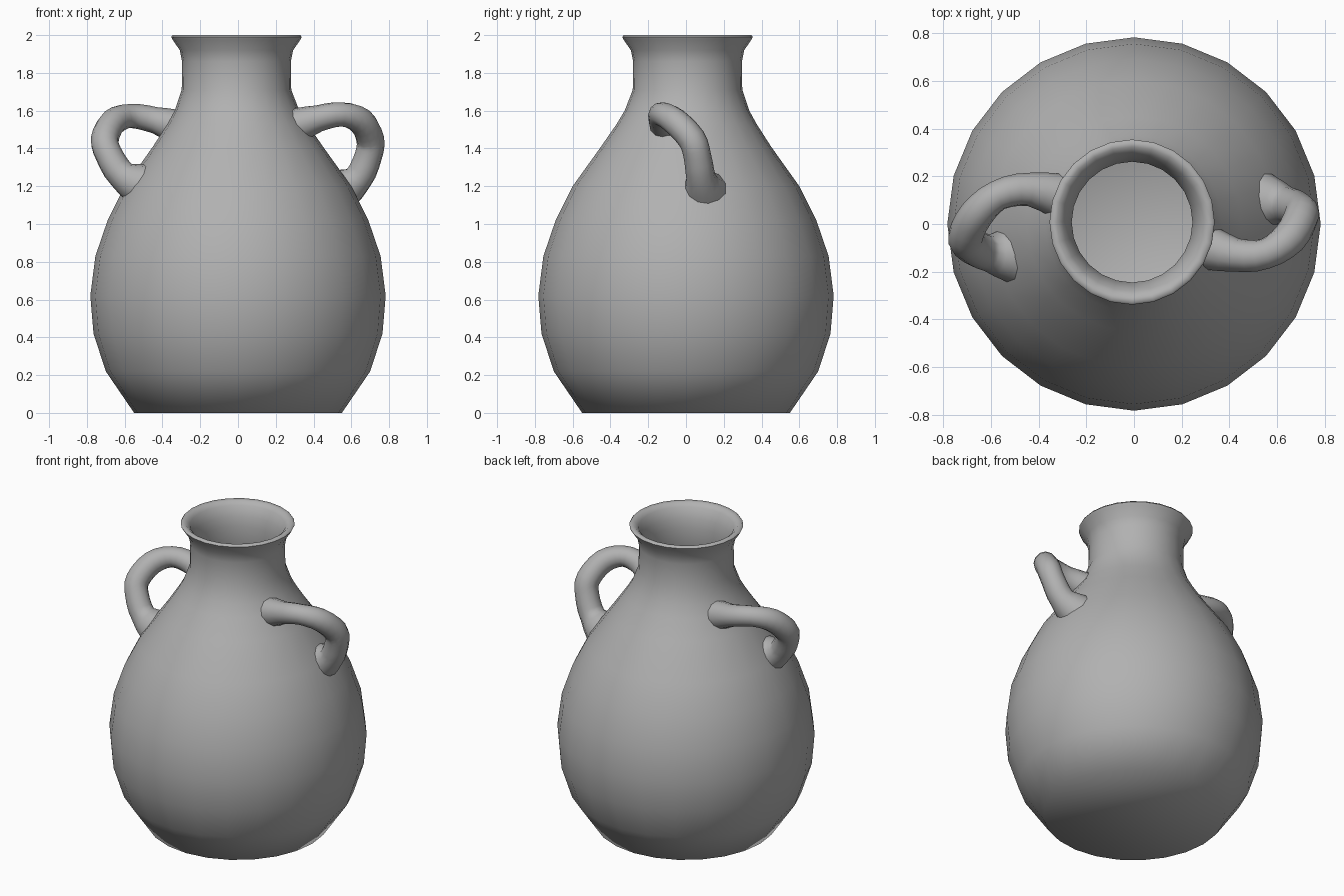
import bpy, bmesh, math
from mathutils import Vector

if "Cube" in bpy.data.objects:
    bpy.data.objects.remove(bpy.data.objects["Cube"])

SIDES = 24
clay = bpy.data.materials.new("grey_clay")
clay.diffuse_color = (0.44, 0.44, 0.44, 1)
clay.use_nodes = True
clay.node_tree.nodes["Principled BSDF"].inputs["Base Color"].default_value = clay.diffuse_color


def finish(bm, name, angle=50):
    """Turn a bmesh into a smooth-shaded grey object."""
    bmesh.ops.recalc_face_normals(bm, faces=bm.faces)
    mesh = bpy.data.meshes.new(name)
    bm.to_mesh(mesh)
    bm.free()
    mesh.materials.append(clay)
    obj = bpy.data.objects.new(name, mesh)
    bpy.context.collection.objects.link(obj)
    bpy.ops.object.select_all(action='DESELECT')
    obj.select_set(True)
    bpy.context.view_layer.objects.active = obj
    bpy.ops.object.shade_smooth_by_angle(angle=math.radians(angle))


def skin(bm, rings):
    """Bridge successive vertex rings and cap both ends."""
    for a, b in zip(rings, rings[1:]):
        n = len(a)
        for i in range(n):
            j = (i + 1) % n
            bm.faces.new((a[i], a[j], b[j], b[i]))
    bm.faces.new(rings[0])
    bm.faces.new(rings[-1])


# Hollow jar: outer profile up to the lip, then back down the inside (radius, z)
outer = [(0.55, 0), (0.70, 0.22), (0.765, 0.42), (0.782, 0.62), (0.755, 0.83),
         (0.69, 1.02), (0.60, 1.20), (0.45, 1.41), (0.37, 1.53), (0.33, 1.60),
         (0.29, 1.71), (0.288, 1.86), (0.30, 1.92), (0.338, 1.975), (0.346, 1.99),
         (0.338, 2.0)]
inner = [(0.315, 1.997), (0.29, 1.975), (0.265, 1.91), (0.253, 1.85), (0.255, 1.71),
         (0.30, 1.58), (0.42, 1.40), (0.57, 1.19), (0.66, 1.01), (0.725, 0.82),
         (0.752, 0.62), (0.735, 0.42), (0.672, 0.23), (0.535, 0.03)]
bm = bmesh.new()
rings = []
for r, z in outer + inner:
    off = 0.008 * min(1, max(0, (z - 1.4) / 0.3))   # neck sits slightly off axis
    rings.append([bm.verts.new((r * math.cos(2 * math.pi * i / SIDES) - off,
                                r * math.sin(2 * math.pi * i / SIDES) + off, z))
                  for i in range(SIDES)])
skin(bm, rings)
finish(bm, "jar_body", 60)


def handle(name, path, radii, sides=12, steps=3):
    """Round tube along a smooth path through the given points."""
    p = [Vector(q) for q in path]
    p = [2 * p[0] - p[1]] + p + [2 * p[-1] - p[-2]]
    pts, rad = [], []
    for k in range(1, len(p) - 2):
        for s in range(steps + (k == len(p) - 3)):
            t = s / steps
            a, b, c, d = p[k - 1:k + 3]
            pts.append(0.5 * (2 * b + (c - a) * t + (2 * a - 5 * b + 4 * c - d) * t * t
                              + (3 * b - a - 3 * c + d) * t ** 3))
            rad.append(radii[k - 1] * (1 - t) + radii[k] * t)
    bm = bmesh.new()
    rings, side = [], Vector((0, 0, 1))
    for i, q in enumerate(pts):
        tan = (pts[min(i + 1, len(pts) - 1)] - pts[max(i - 1, 0)]).normalized()
        side = (side - tan * side.dot(tan)).normalized()
        up = tan.cross(side)
        rings.append([bm.verts.new(q + rad[i] * (math.cos(w) * side + math.sin(w) * up))
                      for w in (2 * math.pi * j / sides for j in range(sides))])
    skin(bm, rings)
    finish(bm, name)


# Twisted loop handles, flared and sunk where they join the body
radii = [0.10, 0.07, 0.064, 0.072, 0.074, 0.073, 0.078, 0.125]
handle("right_handle",
       [(0.28, -0.09, 1.51), (0.43, -0.13, 1.56), (0.55, -0.125, 1.58),
        (0.65, -0.06, 1.545), (0.70, 0.03, 1.45), (0.69, 0.06, 1.36),
        (0.635, 0.08, 1.24), (0.53, 0.10, 1.17)], radii)
handle("left_handle",
       [(-0.28, 0.11, 1.50), (-0.44, 0.145, 1.55), (-0.57, 0.12, 1.572),
        (-0.66, 0.04, 1.54), (-0.705, -0.05, 1.45), (-0.685, -0.09, 1.37),
        (-0.615, -0.12, 1.26), (-0.50, -0.13, 1.20)], radii)
